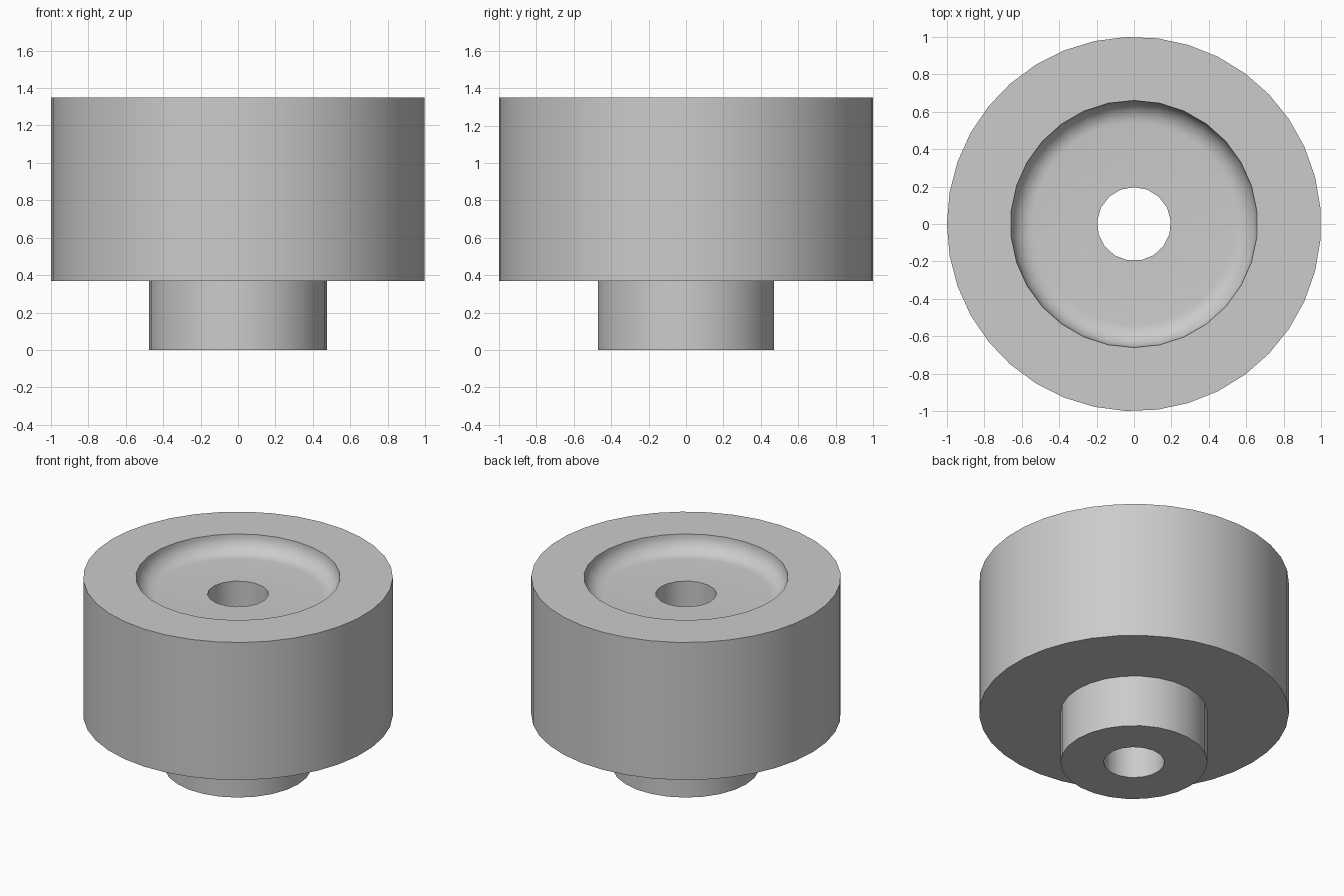
import bpy
import bmesh
from math import sin, cos, pi, radians

if "Cube" in bpy.data.objects:
    bpy.data.objects.remove(bpy.data.objects["Cube"], do_unlink=True)

BODY_BOTTOM, TOP = 0.37, 1.35
FILLET = 0.12

bm = bmesh.new()


def ring(radius, z, sides, start):
    """Closed loop of edges; returns its vertices."""
    verts = []
    for i in range(sides):
        a = start + 2 * pi * i / sides
        verts.append(bm.verts.new((radius * cos(a), radius * sin(a), z)))
    for i in range(sides):
        bm.edges.new((verts[i], verts[(i + 1) % sides]))
    return verts


def wall(a, b):
    """Quads between two rings with the same number of sides."""
    n = len(a)
    for i in range(n):
        j = (i + 1) % n
        bm.faces.new((a[i], a[j], b[j], b[i])).smooth = True


def annulus(outer, inner):
    """Flat face between two concentric rings."""
    edges = []
    for loop in (outer, inner):
        for i, v in enumerate(loop):
            edges.append(bm.edges.get((v, loop[(i + 1) % len(loop)])))
    bmesh.ops.triangle_fill(bm, edges=edges, use_beauty=True, use_dissolve=False)


# Central bore
bore_low = ring(0.197, 0, 17, pi / 2)
bore_high = ring(0.197, TOP - FILLET, 17, pi / 2)
wall(bore_low, bore_high)

# Lower boss
boss_low = ring(0.475, 0, 26, pi)
boss_high = ring(0.475, BODY_BOTTOM, 26, pi)
wall(boss_low, boss_high)
annulus(boss_low, bore_low)

# Main drum
drum_low = ring(1, BODY_BOTTOM, 37, pi)
drum_high = ring(1, TOP, 37, pi)
wall(drum_low, drum_high)
annulus(drum_low, boss_high)

# Dished recess with a rounded wall
steps = 8
dish = []
for k in range(steps + 1):
    a = pi / 2 * k / steps
    dish.append(ring(0.66 - FILLET * (1 - cos(a)), TOP - FILLET * sin(a), 30, pi / 2))
annulus(drum_high, dish[0])
for upper, lower in zip(dish, dish[1:]):
    wall(upper, lower)
annulus(dish[-1], bore_high)

bmesh.ops.recalc_face_normals(bm, faces=bm.faces)
mesh = bpy.data.meshes.new("flanged_bushing")
bm.to_mesh(mesh)
bm.free()

bushing = bpy.data.objects.new("flanged_bushing", mesh)
bpy.context.collection.objects.link(bushing)

# Plain grey finish
grey = bpy.data.materials.new("light_grey")
grey.use_nodes = True
colour = (0.6, 0.6, 0.6, 1)
grey.diffuse_color = colour
grey.node_tree.nodes["Principled BSDF"].inputs["Base Color"].default_value = colour
mesh.materials.append(grey)

bpy.ops.object.select_all(action="DESELECT")
bushing.select_set(True)
bpy.context.view_layer.objects.active = bushing
bpy.ops.object.shade_smooth_by_angle(angle=radians(30))
